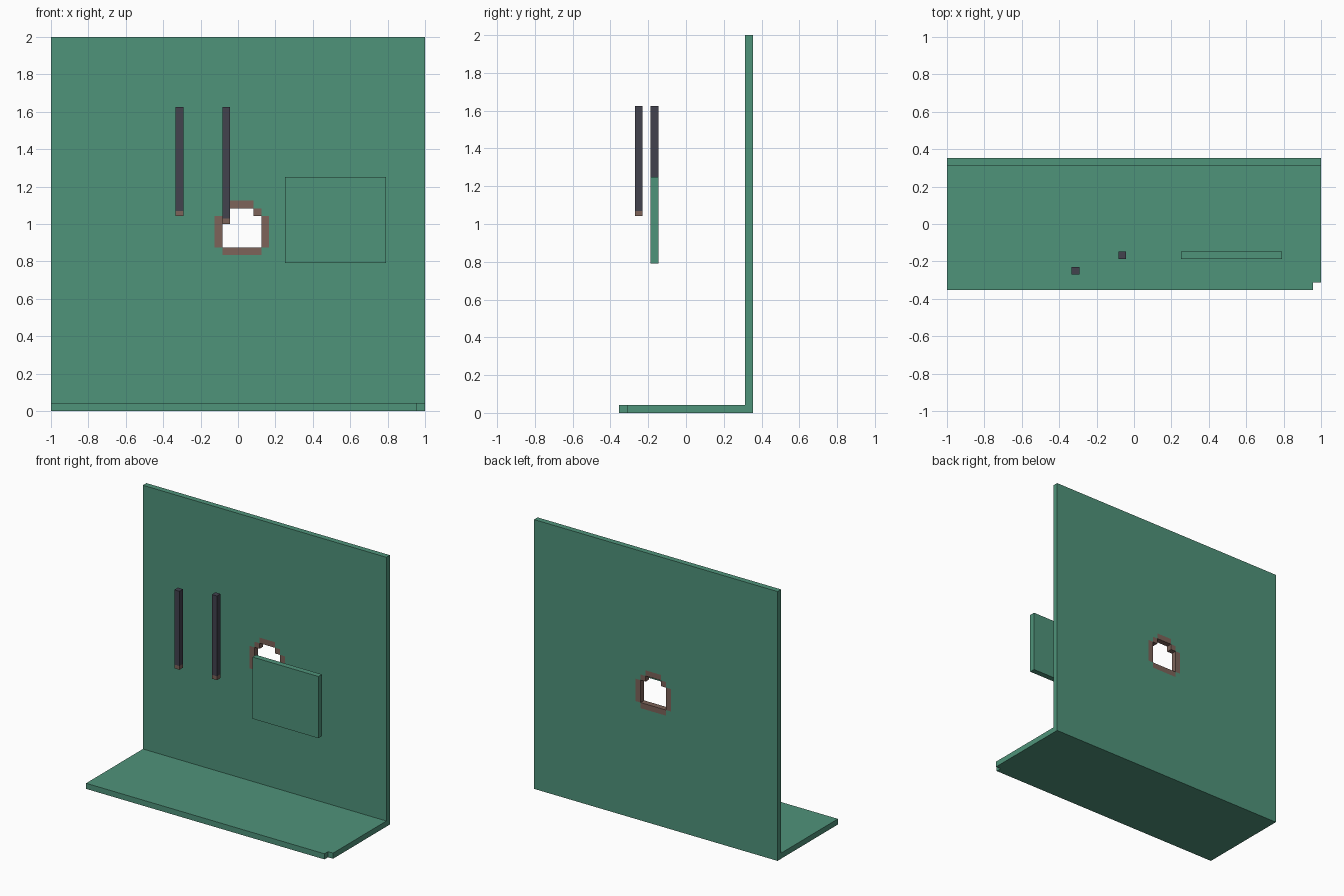
import bpy
import bmesh
from mathutils import Vector

U = 1 / 24  # one block of the grid

cube = bpy.data.objects.get("Cube")
if cube:
    bpy.data.objects.remove(cube)


def material(name, rgb):
    m = bpy.data.materials.new(name)
    m.use_nodes = True
    m.diffuse_color = (*rgb, 1)
    m.node_tree.nodes["Principled BSDF"].inputs["Base Color"].default_value = (*rgb, 1)
    return m


green = material("sea green", (0.078, 0.292, 0.195))
brown = material("dusty brown", (0.205, 0.127, 0.102))
dark = material("dark slate", (0.054, 0.054, 0.076))


def finish(name, bm, mat):
    bmesh.ops.recalc_face_normals(bm, faces=bm.faces)
    mesh = bpy.data.meshes.new(name)
    bm.to_mesh(mesh)
    bm.free()
    mesh.materials.append(mat)
    ob = bpy.data.objects.new(name, mesh)
    bpy.context.collection.objects.link(ob)
    return ob


def boxes(name, spans, mat):
    """Boxes given as (x0, x1, y0, y1, z0, z1) in blocks, joined in one object."""
    bm = bmesh.new()
    for x0, x1, y0, y1, z0, z1 in spans:
        verts = bmesh.ops.create_cube(bm, size=1)["verts"]
        for v in verts:
            v.co = Vector((x1 if v.co.x > 0 else x0,
                           y1 if v.co.y > 0 else y0,
                           z1 if v.co.z > 0 else z0)) * U
    return finish(name, bm, mat)


def slab(name, loops, depth, mat):
    """Flat outline, with any holes, extruded along depth (in blocks)."""
    bm = bmesh.new()
    edges = []
    for loop in loops:
        vs = [bm.verts.new(Vector(p) * U) for p in loop]
        edges += [bm.edges.new((a, b)) for a, b in zip(vs, vs[1:] + vs[:1])]
    bmesh.ops.triangle_fill(bm, edges=edges, use_beauty=True)
    ext = bmesh.ops.extrude_face_region(bm, geom=bm.faces[:], use_keep_orig=True)
    moved = [g for g in ext["geom"] if isinstance(g, bmesh.types.BMVert)]
    bmesh.ops.translate(bm, verts=moved, vec=Vector(depth) * U)
    return finish(name, bm, mat)


# Back wall with a stepped opening
MID, FRONT, BACK = 0.5, 7.5, 8.5
half = [(2.5, 20), (2.5, 21), (3.5, 21), (3.5, 25),
        (2.5, 25), (2.5, 26), (1.5, 26), (1.5, 27)]
opening = [(MID + w, FRONT, z) for w, z in half]
opening += [(MID - w, FRONT, z) for w, z in reversed(half)]
outline = [(-24, FRONT, 0), (24, FRONT, 0), (24, FRONT, 48), (-24, FRONT, 48)]
slab("back_wall", [outline, opening], (0, 1, 0), green)

# Brown frame lining the opening
frame = [(-2, 3, FRONT, BACK, 20, 21), (-1, 2, FRONT, BACK, 26, 27)]
for side in (-1, 1):
    for near, far, z0, z1 in ((2.5, 3.5, 21, 25), (1.5, 2.5, 25, 26)):
        x0, x1 = sorted((MID + side * near, MID + side * far))
        frame.append((x0, x1, FRONT, BACK, z0, z1))
boxes("opening_frame", frame, brown)

# Floor with one clipped front corner
floor = [(-24, -8.5), (23, -8.5), (23, -7.5), (24, -7.5), (24, FRONT), (-24, FRONT)]
slab("floor", [[(x, y, 0) for x, y in floor]], (0, 0, 1), green)

# Floating panel
boxes("front_panel", [(6, 19, -4.5, -3.5, 19, 30)], green)

# Hanging bars with brown tips
TIP = 0.68
for name, x, y, z in (("right_bar", -8, -6.5, 25), ("left_bar", -2, -4.5, 24)):
    boxes(name, [(x, x + 1, y, y + 1, z + TIP, 39)], dark)
    boxes(name + "_tip", [(x, x + 1, y, y + 1, z, z + TIP)], brown)
